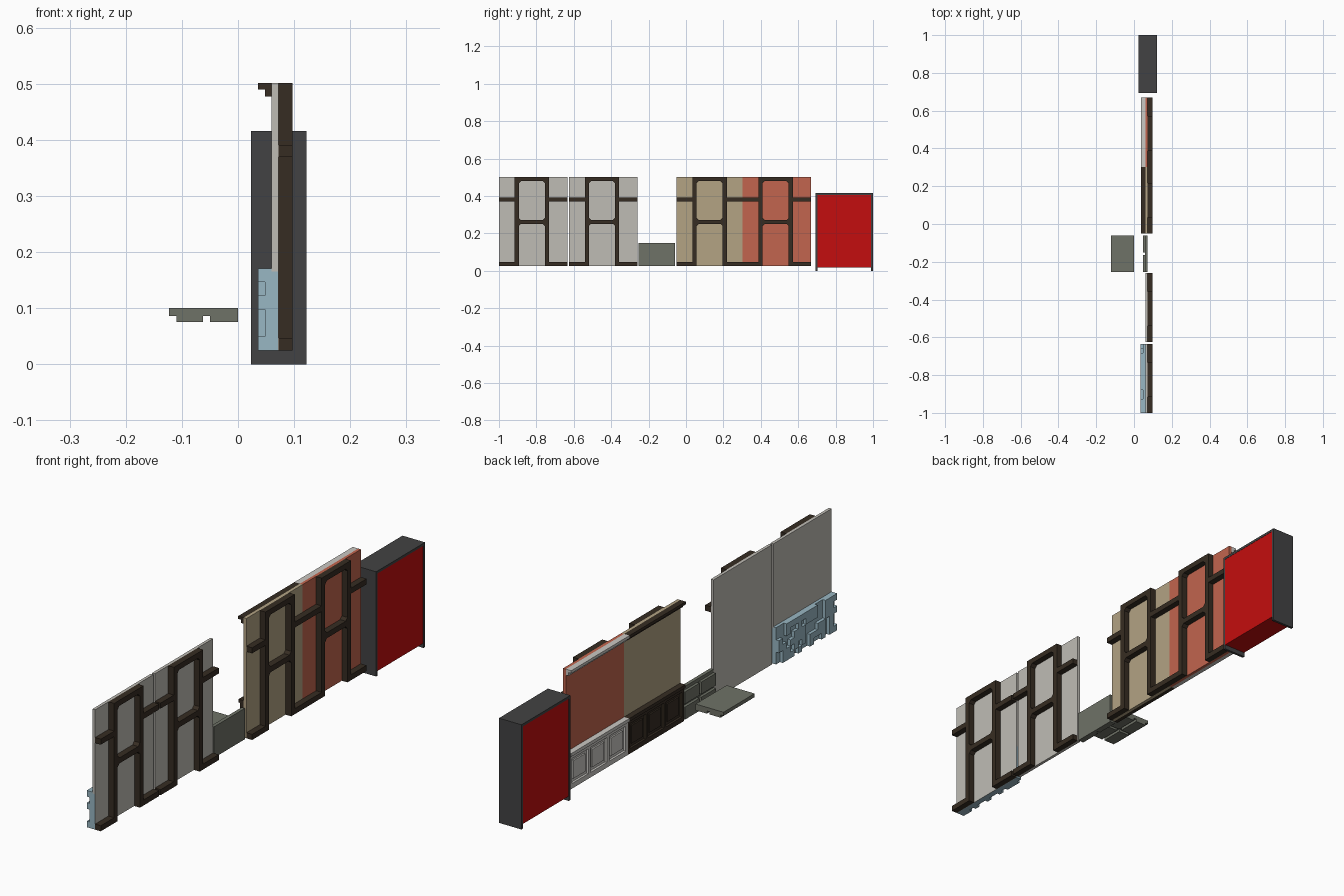
import bpy, bmesh, random
from mathutils import Vector

cube = bpy.data.objects.get("Cube")
if cube:
    bpy.data.objects.remove(cube, do_unlink=True)


def material(name, *rgb):
    lin = [((c / 255 + 0.055) / 1.055) ** 2.4 for c in rgb] + [1.0]
    m = bpy.data.materials.new(name)
    m.use_nodes = True
    m.diffuse_color = lin
    m.node_tree.nodes["Principled BSDF"].inputs["Base Color"].default_value = lin
    return m


PLASTER = material("light plaster", 191, 188, 181)
TIMBER = material("dark timber", 54, 44, 34)
TAN = material("tan plaster", 179, 163, 132)
CLAY = material("terracotta plaster", 194, 101, 78)
BLUE = material("blue stone", 153, 183, 195)
GREY = material("grey green stone", 111, 114, 103)
CHARCOAL = material("charcoal", 66, 66, 67)
RED = material("red", 196, 13, 14)
WHITE = material("painted white trim", 202, 200, 195)

# Main wall levels
BACK, FACE, FRONT = 0.06, 0.072, 0.097
BASE, TOP, DADO = 0.025, 0.501, 0.171
WIDTH = 0.366


def box(bm, x, y, z):
    """Axis-aligned block from three (low, high) ranges."""
    verts = bmesh.ops.create_cube(bm, size=1)["verts"]
    for v in verts:
        v.co = Vector([(r[0] + r[1]) / 2 + c * (r[1] - r[0])
                       for c, r in zip(v.co, (x, y, z))])


def wedge(bm, x, y, z, dy, dz):
    """Triangular corner brace at (y, z)."""
    a = [bm.verts.new((x[0], *p)) for p in ((y, z), (y + dy, z), (y, z + dz))]
    b = [bm.verts.new((x[1], *v.co.yz)) for v in a]
    bm.faces.new(a)
    bm.faces.new(b[::-1])
    for i in range(3):
        j = (i + 1) % 3
        bm.faces.new((a[i], b[i], b[j], a[j]))


def finish(name, bm, mat):
    bmesh.ops.recalc_face_normals(bm, faces=bm.faces)
    mesh = bpy.data.meshes.new(name)
    bm.to_mesh(mesh)
    bm.free()
    mesh.materials.append(mat)
    obj = bpy.data.objects.new(name, mesh)
    bpy.context.collection.objects.link(obj)
    return obj


def part(name, mat, *blocks):
    bm = bmesh.new()
    for b in blocks:
        box(bm, *b)
    return finish(name, bm, mat)


def timber_frame(name, y0):
    """Two posts, cross rails between them and short side rails."""
    bm = bmesh.new()
    x = (FACE, FRONT)
    w, left, right, end = 0.022, y0 + 0.084, y0 + 0.246, y0 + WIDTH
    a, b = left + w, right
    for p in (left, right):
        box(bm, x, (p, p + w), (BASE, TOP))
    for z in (TOP - w, 0.25):
        box(bm, x, (a, b), (z, z + w))
    for z in (BASE, 0.369):
        box(bm, x, (y0, left), (z, z + w))
        box(bm, x, (right + w, end), (z, z + w))
    # Corner braces in the openings
    c = 0.011
    for z, dz in ((TOP - w, -c), (0.25 + w, c), (0.25, -c)):
        wedge(bm, x, a, z, c, dz)
        wedge(bm, x, b, z, -c, dz)
    finish(name, bm, TIMBER)


def wainscot(name, mat, y0, y1):
    """Panelled dado on the inner side, with a ledge on top."""
    y = (y0, y1)
    blocks = [((0.052, BACK), y, (BASE, DADO - 0.01)),
              ((0.037, BACK), y, (DADO - 0.013, DADO)),
              ((0.043, 0.052), y, (DADO - 0.027, DADO - 0.013)),
              ((0.043, 0.052), y, (BASE, BASE + 0.02))]
    s, n = 0.014, 3
    pitch = (y1 - y0 - s) / n
    for i in range(n + 1):
        p = y0 + i * pitch
        blocks.append(((0.043, 0.052), (p, p + s), (BASE, DADO - 0.013)))
        if i < n:
            blocks.append(((0.046, 0.052), (p + 2 * s, p + pitch - s),
                           (BASE + 0.034, DADO - 0.041)))
    part(name, mat, *blocks)


def crown(name, mat, y0, y1):
    part(name, mat, ((0.036, BACK), (y0, y1), (0.49, TOP)),
         ((0.048, BACK), (y0, y1), (0.477, 0.49)))


# Timbered walls
walls = (("stone_base_wall", PLASTER, -1.0, WIDTH),
         ("plain_wall", PLASTER, -0.625, WIDTH),
         ("tan_wall", TAN, -0.05, 0.353),
         ("terracotta_wall", CLAY, 0.303, WIDTH))
for name, mat, y0, width in walls:
    y = (y0, y0 + width)
    if name == "stone_base_wall":
        part(name, mat, ((BACK, FACE), y, (DADO - 0.006, TOP)),
             ((FACE - 0.001, FACE), y, (BASE, DADO)))
    else:
        part(name, mat, ((BACK, FACE), y, (BASE, TOP)))
    timber_frame(name + "_timber_frame", y0)

# Dado panelling and crown mouldings
for name, mat, y0, y1 in (("timber", TIMBER, -0.05, 0.303),
                          ("white", WHITE, 0.303, 0.669)):
    wainscot(name + "_wainscot", mat, y0, y1)
    crown(name + "_crown_moulding", mat, y0, y1)

# Rough stone footing with irregular raised blocks
random.seed(4)
rows, cols = 6, 15
ch, cw = (DADO - BASE) / rows, WIDTH / cols
stones = [((0.048, FACE - 0.001), (-1, -1 + WIDTH), (BASE, DADO))]
for c in range(cols):
    for r in range(rows):
        if (r in (0, 3, 5)) if c == 0 else random.random() < 0.55:
            y, z = -1 + c * cw, BASE + r * ch
            stones.append(((0.0355, 0.048), (y, y + cw), (z, z + ch)))
part("stone_footing", BLUE, *stones)

# Grey stone slab, once lying flat and once standing
LENGTH = (-0.255, -0.06)


def slab(name, place):
    blocks = [place((0, 0.123), (0, 0.014), LENGTH)]
    mid = sum(LENGTH) / 2
    for u in ((0.0, 0.05), (0.062, 0.11)):
        for y in ((LENGTH[0], mid - 0.006), (mid + 0.006, LENGTH[1])):
            blocks.append(place(u, (0.014, 0.025), y))
    part(name, GREY, *blocks)


slab("flat_slab", lambda u, d, y: ((-u[1], -u[0]), y, (0.1 - d[1], 0.1 - d[0])))
slab("standing_slab", lambda u, d, y: ((FACE - d[1], FACE - d[0]), y,
                                       (BASE + u[0], BASE + u[1])))

# Cabinet with charcoal casing and red sides
X, Y0, Y1, H, T = (0.023, 0.122), 0.693, 1.0, 0.416, 0.01
part("cabinet_casing", CHARCOAL, (X, (Y0, Y0 + T), (0, H)),
     (X, (Y1 - T, Y1), (0, H)), (X, (Y0 + T, Y1 - T), (H - T, H)))
part("cabinet_body", RED, ((X[0] + 0.001, X[1] - 0.001),
                           (Y0 + T, Y1 - T), (0.018, H - T)))
